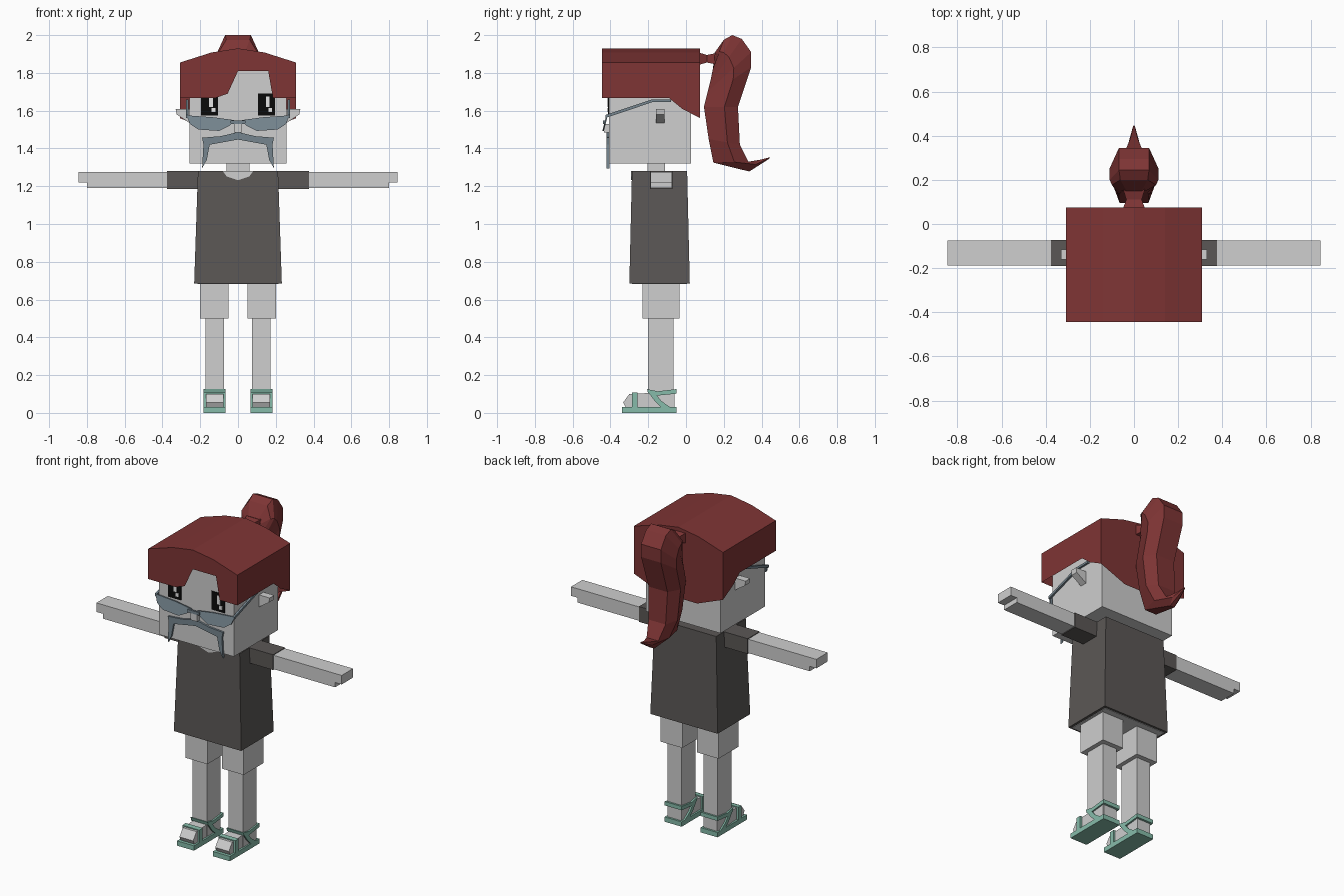
import bpy, bmesh

cube = bpy.data.objects.get("Cube")
if cube:
    bpy.data.objects.remove(cube)


def material(name, r, g, b):
    m = bpy.data.materials.new(name)
    m.use_nodes = True
    m.diffuse_color = (r, g, b, 1)
    m.node_tree.nodes["Principled BSDF"].inputs["Base Color"].default_value = (r, g, b, 1)
    return m


skin = material("pale grey skin", .62, .62, .62)
red = material("dark red hair", .21, .035, .035)
cloth = material("charcoal cloth", .105, .096, .092)
teal = material("teal sandal", .24, .5, .4)
slate = material("slate blue", .18, .235, .275)
black = material("black", .003, .003, .003)
white = material("white", .9, .9, .9)


def finish(name, bm, mat, closed=True):
    if closed:
        bmesh.ops.recalc_face_normals(bm, faces=bm.faces)
    mesh = bpy.data.meshes.new(name)
    bm.to_mesh(mesh)
    bm.free()
    mesh.materials.append(mat)
    ob = bpy.data.objects.new(name, mesh)
    bpy.context.collection.objects.link(ob)
    return ob


def loft(name, rings, mat):
    """Skin between rings of points and cap both ends."""
    bm = bmesh.new()
    loops = [[bm.verts.new(p) for p in ring] for ring in rings]
    n = len(loops[0])
    for a, b in zip(loops, loops[1:]):
        for i in range(n):
            j = (i + 1) % n
            bm.faces.new((a[i], a[j], b[j], b[i]))
    bm.faces.new(loops[0])
    bm.faces.new(loops[-1])
    return finish(name, bm, mat)


def prism(name, axis, outline, a, b, mat):
    """Extrude an outline of (y, z) along x, or of (x, z) along y."""
    def place(d):
        return [(d, u, v) if axis == "x" else (u, d, v) for u, v in outline]
    return loft(name, [place(a), place(b)], mat)


def box(name, x, y, z, mat):
    rect = [(x[0], z[0]), (x[1], z[0]), (x[1], z[1]), (x[0], z[1])]
    return prism(name, "y", rect, y[0], y[1], mat)


def pair(x, s):
    return tuple(sorted((x[0] * s, x[1] * s)))


# Head, neck and nose
box("head", (-.257, .257), (-.408, .027), (1.32, 1.84), skin)
box("neck", (-.06, .06), (-.205, -.11), (1.2, 1.33), skin)
box("nose", (-.022, .022), (-.435, -.4), (1.485, 1.53), skin)

# Eyes with small highlights
for side, x in (("right", -.195), ("left", .105)):
    box(side + "_eye", (x, x + .09), (-.412, -.405), (1.575, 1.69), black)
    box(side + "_eye_glint", (x + .042, x + .062), (-.415, -.41), (1.62, 1.675), white)
    box(side + "_eye_spark", (x + .056, x + .076), (-.415, -.41), (1.592, 1.615), white)

# Hair cap: arched roof with cut fringe, sides and back as an open shell
arch = [(-.307, 1.855), (-.14, 1.908), (0, 1.93), (.14, 1.908), (.307, 1.855)]
front, back = -.445, .075
fringe = [(.307, 1.667), (.185, 1.667), (.16, 1.81), (0, 1.81),
          (-.055, 1.69), (-.12, 1.667), (-.307, 1.667)]
nape = [(.307, 1.56), (.13, 1.49), (-.13, 1.49), (-.307, 1.56)]
temple = [(front, 1.855), (front, 1.667), (-.09, 1.667), (-.02, 1.61),
          (back, 1.56), (back, 1.855)]
bm = bmesh.new()


def panel(points):
    bm.faces.new([bm.verts.new(p) for p in points])


for (x0, z0), (x1, z1) in zip(arch, arch[1:]):
    panel([(x0, front, z0), (x1, front, z1), (x1, back, z1), (x0, back, z0)])
panel([(x, front, z) for x, z in reversed(arch + fringe)])
panel([(x, back, z) for x, z in arch + nape])
panel([(-.307, y, z) for y, z in reversed(temple)][::-1])
panel([(.307, y, z) for y, z in reversed(temple)][::-1])
bmesh.ops.remove_doubles(bm, verts=bm.verts, dist=.0005)
finish("hair_cap", bm, red)

# Hair tie
loft("hair_tie", [[(-w, y, 1.875 - h), (w, y, 1.875 - h), (w, y, 1.875 + h), (-w, y, 1.875 + h)]
                  for y, w, h in ((.07, .05, .032), (.11, .035, .02), (.16, .05, .03))], red)

# Ponytail: each row is inner point (y, z), outer point (y, z), half width
stations = [((.15, 1.845), (.15, 1.905), .055), ((.142, 1.82), (.2, 1.975), .1),
            ((.132, 1.77), (.245, 2.0), .11), ((.125, 1.74), (.295, 1.98), .11),
            ((.115, 1.7), (.345, 1.91), .11), ((.107, 1.67), (.345, 1.83), .11),
            ((.095, 1.62), (.275, 1.62), .105), ((.12, 1.45), (.285, 1.42), .095),
            ((.145, 1.325), (.33, 1.33), .065), ((.335, 1.278), (.39, 1.34), .025),
            ((.44, 1.345), (.446, 1.354), .004)]
rings = []
for (y0, z0), (y1, z1), w in stations:
    ym, zm = y0 + .6 * (y1 - y0), z0 + .6 * (z1 - z0)
    n = .62 * w
    rings.append([(-n, y0, z0), (n, y0, z0), (w, ym, zm), (n, y1, z1), (-n, y1, z1), (-w, ym, zm)])
loft("ponytail", rings, red)

# Moustache
half = [(0, 1.487), (.09, 1.465), (.19, 1.457), (.183, 1.42), (.19, 1.295),
        (.165, 1.34), (.15, 1.42), (0, 1.447)]
outline = half + [(-x, z) for x, z in reversed(half[1:-1])]
prism("moustache", "y", outline, -.42, -.405, slate)

# Tunic, hip base and neckline
loft("tunic", [[(-w, f, z), (w, f, z), (w, r, z), (-w, r, z)]
               for w, f, r, z in ((.232, -.3, .02, .685), (.212, -.286, .006, 1.28))], cloth)
box("hip_base", (-.215, .215), (-.285, .005), (.682, .69), skin)
scoop = [(-.082, 1.281), (-.06, 1.252), (0, 1.232), (.06, 1.252), (.082, 1.281)]
prism("neckline", "y", scoop, -.291, -.283, skin)

# Paired parts
for side, s in (("right", -1), ("left", 1)):
    # Ear wedge
    prism(side + "_ear", "y", [(.25 * s, 1.61), (.33 * s, 1.61), (.325 * s, 1.58), (.25 * s, 1.53)],
          -.16, -.115, skin)

    # Spectacle lens leaning outward at the bottom, and its temple arm
    lens = prism(side + "_lens", "y",
                 [(.02 * s, 1.55), (.13 * s, 1.565), (.272 * s, 1.575), (.255 * s, 1.53),
                  (.21 * s, 1.5), (.1 * s, 1.493), (.045 * s, 1.52)], -.422, -.414, slate)
    for v in lens.data.vertices:
        v.co.y += (v.co.z - 1.575) * .25
    x = pair((.262, .274), s)
    prism(side + "_temple_arm", "x",
          [(-.425, 1.578), (-.18, 1.66), (-.08, 1.66), (-.08, 1.647), (-.175, 1.646), (-.425, 1.562)],
          x[0], x[1], slate)

    # Arm with stepped hand, and sleeve
    prism(side + "_arm", "y",
          [(.37 * s, 1.276), (.845 * s, 1.276), (.845 * s, 1.22), (.8 * s, 1.22),
           (.8 * s, 1.19), (.37 * s, 1.19)], -.187, -.075, skin)
    box(side + "_sleeve", pair((.2, .375), s), (-.19, -.072), (1.185, 1.28), cloth)

    # Leg
    box(side + "_thigh", pair((.05, .2), s), (-.23, -.035), (.5, .7), skin)
    box(side + "_shin", pair((.075, .173), s), (-.2, -.065), (.03, .51), skin)

    # Foot and sandal
    x = pair((.076, .17), s)
    prism(side + "_foot", "x", [(-.32, .03), (-.333, .055), (-.3, .1), (-.2, .105),
                                (-.062, .105), (-.062, .03)], x[0], x[1], skin)
    x = pair((.065, .182), s)
    box(side + "_sole", x, (-.34, -.05), (0, .03), teal)
    straps = {"ankle_strap": [(-.207, .126), (-.15, .114), (-.05, .126), (-.05, .102),
                              (-.15, .092), (-.2, .104)],
              "side_strap": [(-.202, .112), (-.165, .106), (-.13, .062), (-.08, .028),
                             (-.13, .028), (-.165, .062)],
              "toe_strap": [(-.286, .028), (-.286, .107), (-.256, .109), (-.256, .028)]}
    for name, outline in straps.items():
        prism(side + "_" + name, "x", outline, x[0], x[1], teal)

# Spectacle bridge
box("spectacle_bridge", (-.04, .04), (-.44, -.428), (1.53, 1.548), slate)
